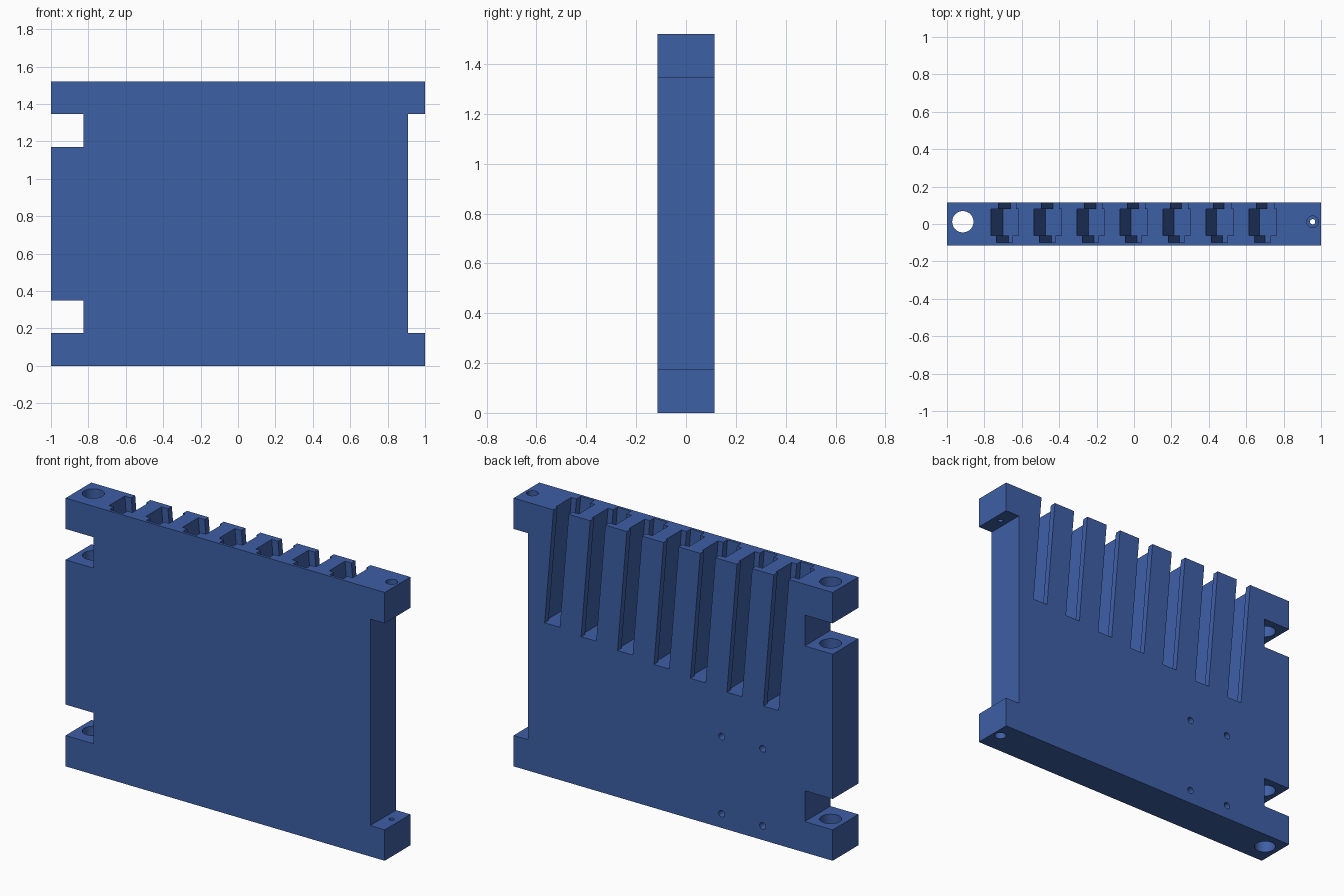
import bpy, bmesh, math

if "Cube" in bpy.data.objects:
    bpy.data.objects.remove(bpy.data.objects["Cube"])

blue = bpy.data.materials.new("blue plastic")
blue.diffuse_color = (0.048, 0.115, 0.38, 1)
blue.use_nodes = True
blue.node_tree.nodes["Principled BSDF"].inputs["Base Color"].default_value = blue.diffuse_color
TOP, HALF = 1.52, 0.115


def loft(name, a, b):
    """Solid between two matching loops of 3D points."""
    bm = bmesh.new()
    va = [bm.verts.new(p) for p in a]
    vb = [bm.verts.new(p) for p in b]
    n = len(a)
    bm.faces.new(va)
    bm.faces.new(vb[::-1])
    for i in range(n):
        j = (i + 1) % n
        bm.faces.new((va[j], va[i], vb[i], vb[j]))
    bmesh.ops.recalc_face_normals(bm, faces=bm.faces[:])
    me = bpy.data.meshes.new(name)
    bm.to_mesh(me)
    bm.free()
    ob = bpy.data.objects.new(name, me)
    bpy.context.collection.objects.link(ob)
    me.materials.append(blue)
    return ob


def ring(r, n):
    return [(r * math.cos(2 * math.pi * i / n), r * math.sin(2 * math.pi * i / n)) for i in range(n)]


def cut(cutter):
    bpy.context.view_layer.objects.active = plate
    m = plate.modifiers.new("cut", 'BOOLEAN')
    m.operation, m.solver, m.object = 'DIFFERENCE', 'EXACT', cutter
    bpy.ops.object.modifier_apply(modifier=m.name)
    bpy.data.objects.remove(cutter, do_unlink=True)


def drill(x, y, r, z0, z1, n=32):
    c = ring(r, n)
    cut(loft("drill", [(x + u, y + v, z0) for u, v in c], [(x + u, y + v, z1) for u, v in c]))


# Plate outline: hinge notches on the left, recessed right edge
outline = [(-1, 0), (1, 0), (1, 0.175), (0.91, 0.175), (0.91, 1.345), (1, 1.345), (1, TOP),
           (-1, TOP), (-1, 1.345), (-0.825, 1.345), (-0.825, 1.17), (-1, 1.17),
           (-1, 0.35), (-0.825, 0.35), (-0.825, 0.175), (-1, 0.175)]
plate = loft("holder_plate", [(x, -HALF, z) for x, z in outline], [(x, HALF, z) for x, z in outline])

# Pin holes: wide one on the left, counterbored one on the right
drill(-0.915, 0.012, 0.057, -0.1, TOP + 0.1, 48)
drill(0.955, 0.012, 0.014, -0.1, TOP + 0.1)
drill(0.955, 0.012, 0.031, TOP - 0.08, TOP + 0.1)
drill(0.955, 0.012, 0.031, -0.1, 0.08)

# Leaning cross-shaped slots, open at the top and the back
cross = [(-0.045, -0.1), (0.04, -0.1), (0.04, -0.062), (0.072, -0.062), (0.072, 0.08), (0.06, 0.08),
         (0.06, 0.2), (-0.035, 0.2), (-0.035, 0.08), (-0.075, 0.08), (-0.075, -0.062), (-0.045, -0.062)]
LEAN = 0.085
for i in range(7):
    x = -0.69 + 0.23 * i
    depth = 0.76 - 0.0175 * i
    upper = [(x + u - LEAN * 0.1, v, TOP + 0.1) for u, v in cross]
    lower = [(x + u + LEAN * depth, v, TOP - depth) for u, v in cross]
    cut(loft("slot", upper, lower))

# Four blind screw holes in the back
for x in (-0.304, -0.561):
    for z in (0.08, 0.517):
        c = ring(0.019, 24)
        cut(loft("screw", [(x + u, 0.02, z + v) for u, v in c], [(x + u, 0.2, z + v) for u, v in c]))

plate.select_set(True)
bpy.context.view_layer.objects.active = plate
bpy.ops.object.shade_smooth_by_angle(angle=math.radians(30))
